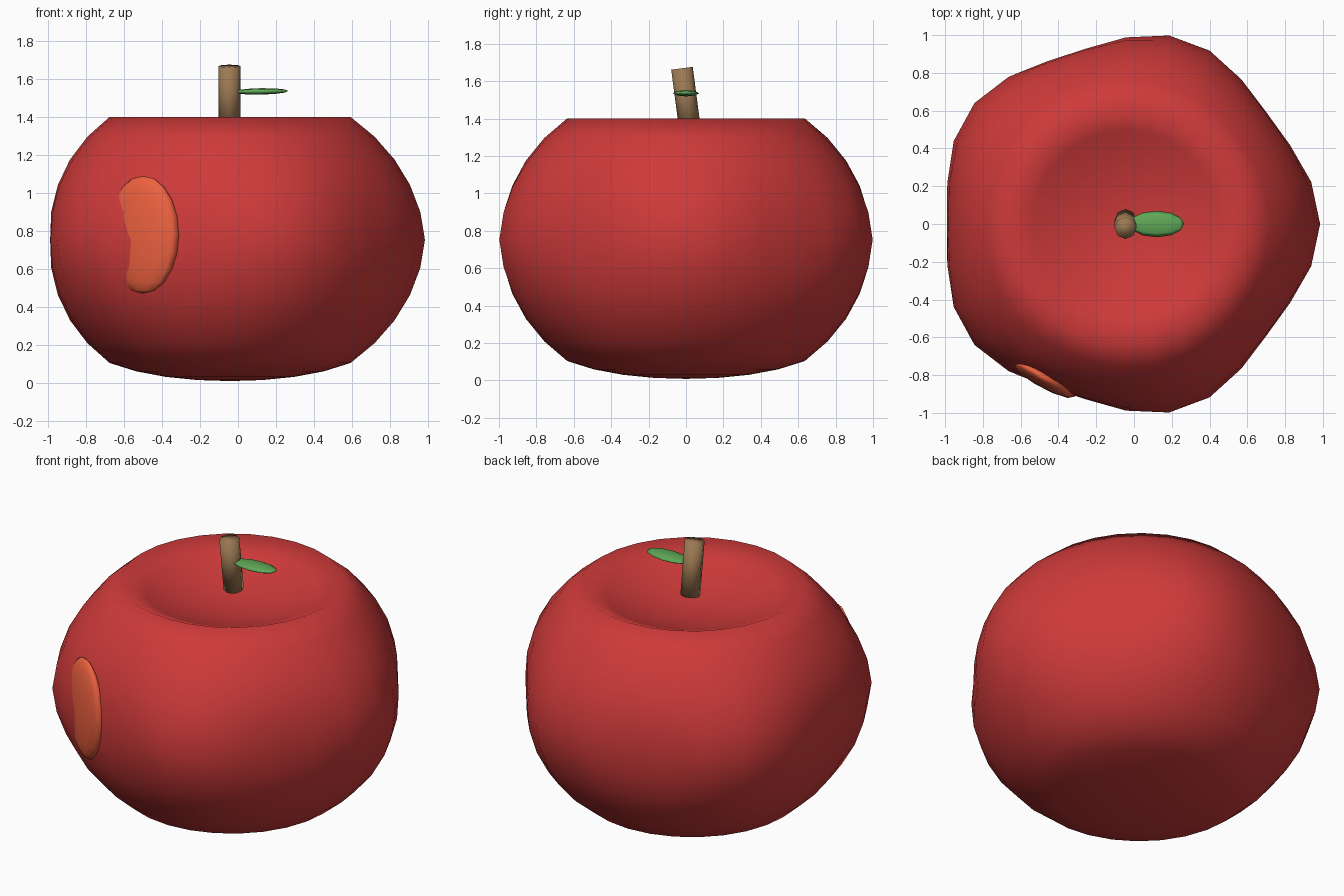
import bpy, bmesh
from math import atan2, cos, hypot, radians
from mathutils import Matrix, Vector

if "Cube" in bpy.data.objects:
    bpy.data.objects.remove(bpy.data.objects["Cube"])


def finish(bm, name, color):
    for f in bm.faces:
        f.smooth = True
    me = bpy.data.meshes.new(name)
    bm.to_mesh(me)
    bm.free()
    ob = bpy.data.objects.new(name, me)
    bpy.context.collection.objects.link(ob)
    mat = bpy.data.materials.new(name + "_colour")
    mat.diffuse_color = (*color, 1)
    mat.use_nodes = True
    mat.node_tree.nodes["Principled BSDF"].inputs["Base Color"].default_value = mat.diffuse_color
    me.materials.append(mat)
    return ob


def ellipsoid(name, loc, size, rot, segs, rings, color):
    bm = bmesh.new()
    bmesh.ops.create_uvsphere(bm, u_segments=segs, v_segments=rings, radius=1)
    bm.transform(Matrix.Translation(loc) @ rot @ Matrix.Diagonal((*size, 1)))
    return finish(bm, name, color)


CX = -0.042

# Fruit body: five soft lobes round the middle, dished top, flattened base
bm = bmesh.new()
bmesh.ops.create_uvsphere(bm, u_segments=28, v_segments=18, radius=1)
for v in bm.verts:
    x, y, z = v.co
    r = hypot(x, y)
    lobe = 1 + 0.04 * max(0, 1 - 1.3 * abs(z)) * cos(5 * atan2(y, x))
    dish = max(0, 1 - (r / 0.643) ** 2) if abs(z) > 0.7 else 0
    h = 0.752 + 0.847 * z + dish * (-0.37 if z > 0 else 0.103)
    v.co = Vector((CX + 0.988 * lobe * x, 0.988 * lobe * y, h))
finish(bm, "fruit_body", (0.62, 0.042, 0.042))

# Stem: short leaning cylinder
bm = bmesh.new()
bmesh.ops.create_cone(bm, cap_ends=True, segments=8, radius1=0.058, radius2=0.058, depth=0.33)
bm.transform(Matrix.Translation((-0.045, 0, 1.505)) @ Matrix.Rotation(radians(7.5), 4, 'X'))
finish(bm, "stem", (0.33, 0.19, 0.085))

# Leaf: thin pointed ellipsoid, poles along x
ellipsoid("leaf", (0.12, 0, 1.535), (0.017, 0.07, 0.145),
          Matrix.Rotation(radians(89), 4, 'Y'), 8, 6, (0.115, 0.39, 0.095))

# Blush patch: flat disc sunk into the front left
ellipsoid("blush_patch", (-0.50, -0.80, 0.78), (0.22, 0.053, 0.31),
          Matrix.Rotation(radians(-31), 4, 'Z'), 12, 10, (0.85, 0.12, 0.05))
